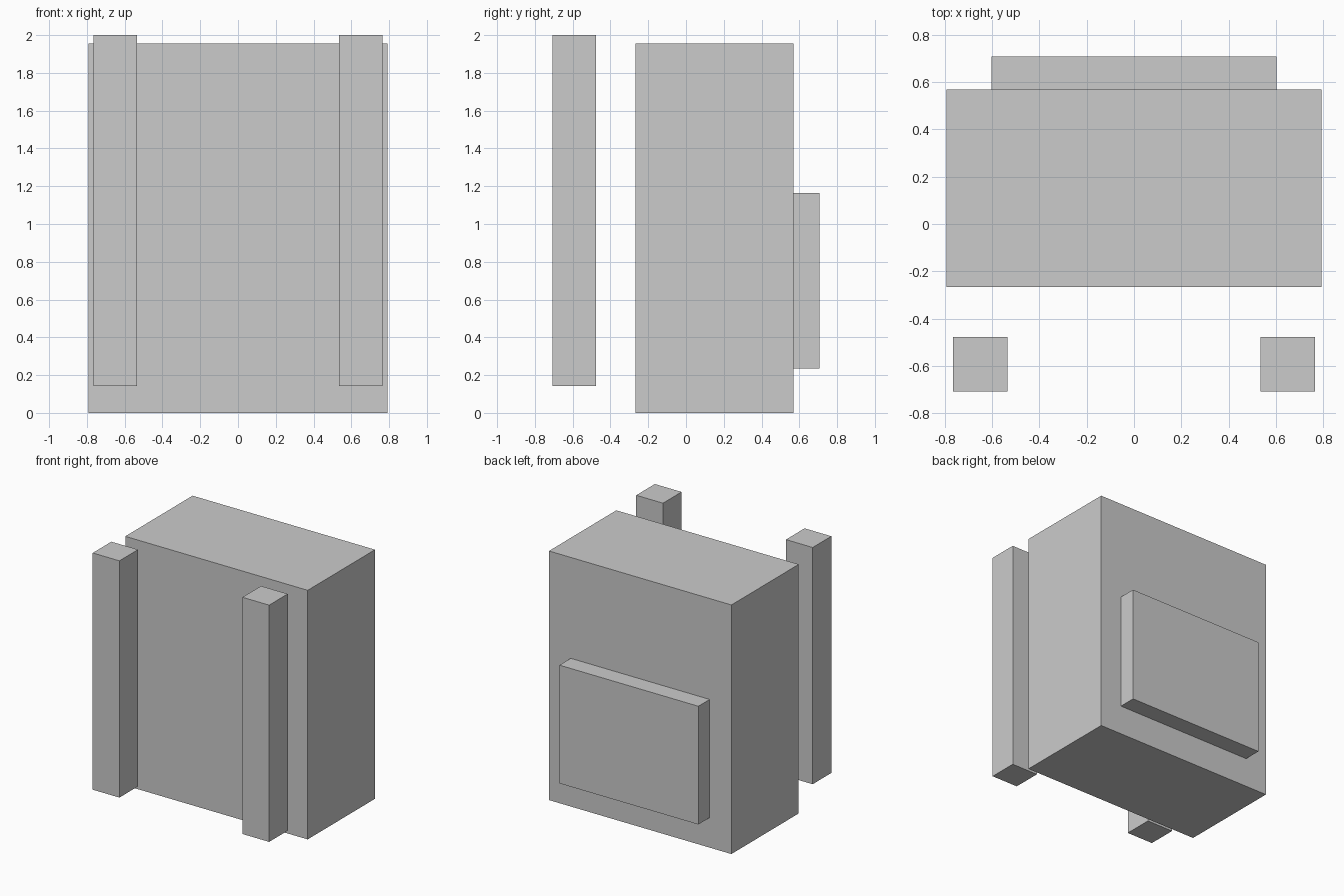
import bpy

if "Cube" in bpy.data.objects:
    bpy.data.objects.remove(bpy.data.objects["Cube"])


def box(name, lo, hi):
    """Axis-aligned box between two corners."""
    centre = [(a + b) / 2 for a, b in zip(lo, hi)]
    bpy.ops.mesh.primitive_cube_add(size=1, location=centre)
    obj = bpy.context.object
    obj.name = name
    obj.scale = [b - a for a, b in zip(lo, hi)]
    bpy.ops.object.transform_apply(location=False, rotation=False, scale=True)
    return obj


# Main bag body
box("bag_body", (-0.792, -0.267, 0), (0.792, 0.568, 1.955))

# Pocket on the back face
box("pocket", (-0.603, 0.568, 0.235), (0.603, 0.708, 1.163))

# Pair of upright shoulder straps, standing clear of the body
for side, x in (("left", -0.65), ("right", 0.65)):
    box(side + "_strap", (x - 0.116, -0.708, 0.142), (x + 0.116, -0.477, 2.0))
